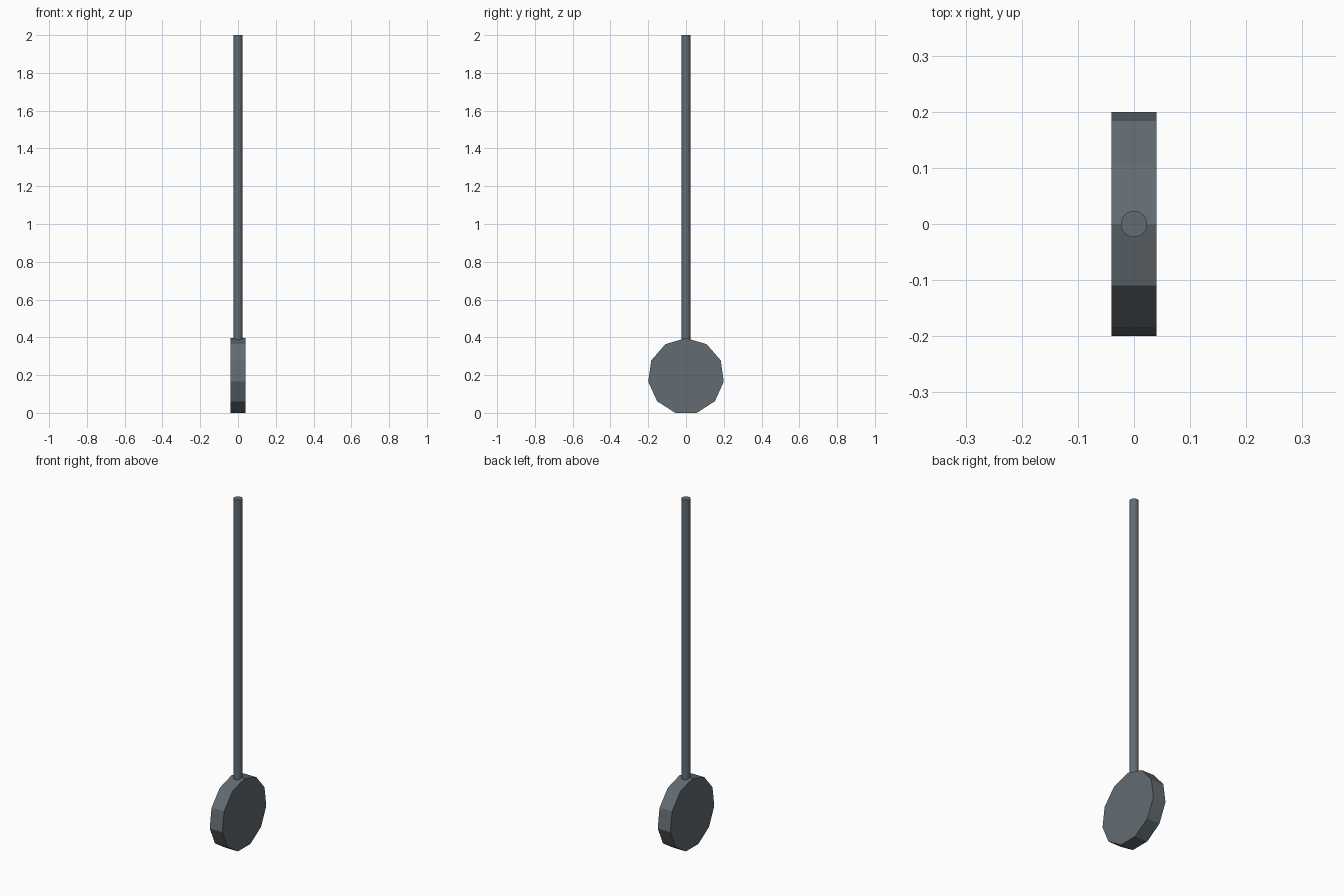
import bpy, bmesh, math

if "Cube" in bpy.data.objects:
    bpy.data.objects.remove(bpy.data.objects["Cube"])

steel = bpy.data.materials.new("dark steel grey")
steel.diffuse_color = (0.125, 0.15, 0.168, 1)
steel.use_nodes = True
steel.node_tree.nodes["Principled BSDF"].inputs["Base Color"].default_value = steel.diffuse_color


def prism(name, outline, direction):
    """Extrude a closed outline along a direction into a solid."""
    bm = bmesh.new()
    face = bm.faces.new([bm.verts.new(p) for p in outline])
    ext = bmesh.ops.extrude_face_region(bm, geom=[face])
    verts = [v for v in ext["geom"] if isinstance(v, bmesh.types.BMVert)]
    bmesh.ops.translate(bm, verts=verts, vec=direction)
    bmesh.ops.recalc_face_normals(bm, faces=bm.faces[:])
    mesh = bpy.data.meshes.new(name)
    bm.to_mesh(mesh)
    bm.free()
    mesh.materials.append(steel)
    obj = bpy.data.objects.new(name, mesh)
    bpy.context.collection.objects.link(obj)
    return obj


def ring(sides, radius):
    angles = [2 * math.pi * i / sides for i in range(sides)]
    return [(radius * math.sin(a), radius * math.cos(a)) for a in angles]


# Pendulum weight: eleven-sided disc, corner up, flat edge on the ground
R = 0.202
centre = R * math.cos(math.pi / 11)
prism("pendulum_weight", [(-0.04, y, centre + z) for y, z in ring(11, R)], (0.08, 0, 0))

# Slim round rod, rooted in the top of the weight
base = 0.385
rod = prism("pendulum_rod", [(x, y, base) for x, y in ring(24, 0.0235)], (0, 0, 2 - base))
bpy.context.view_layer.objects.active = rod
rod.select_set(True)
bpy.ops.object.shade_smooth_by_angle(angle=math.radians(40))
